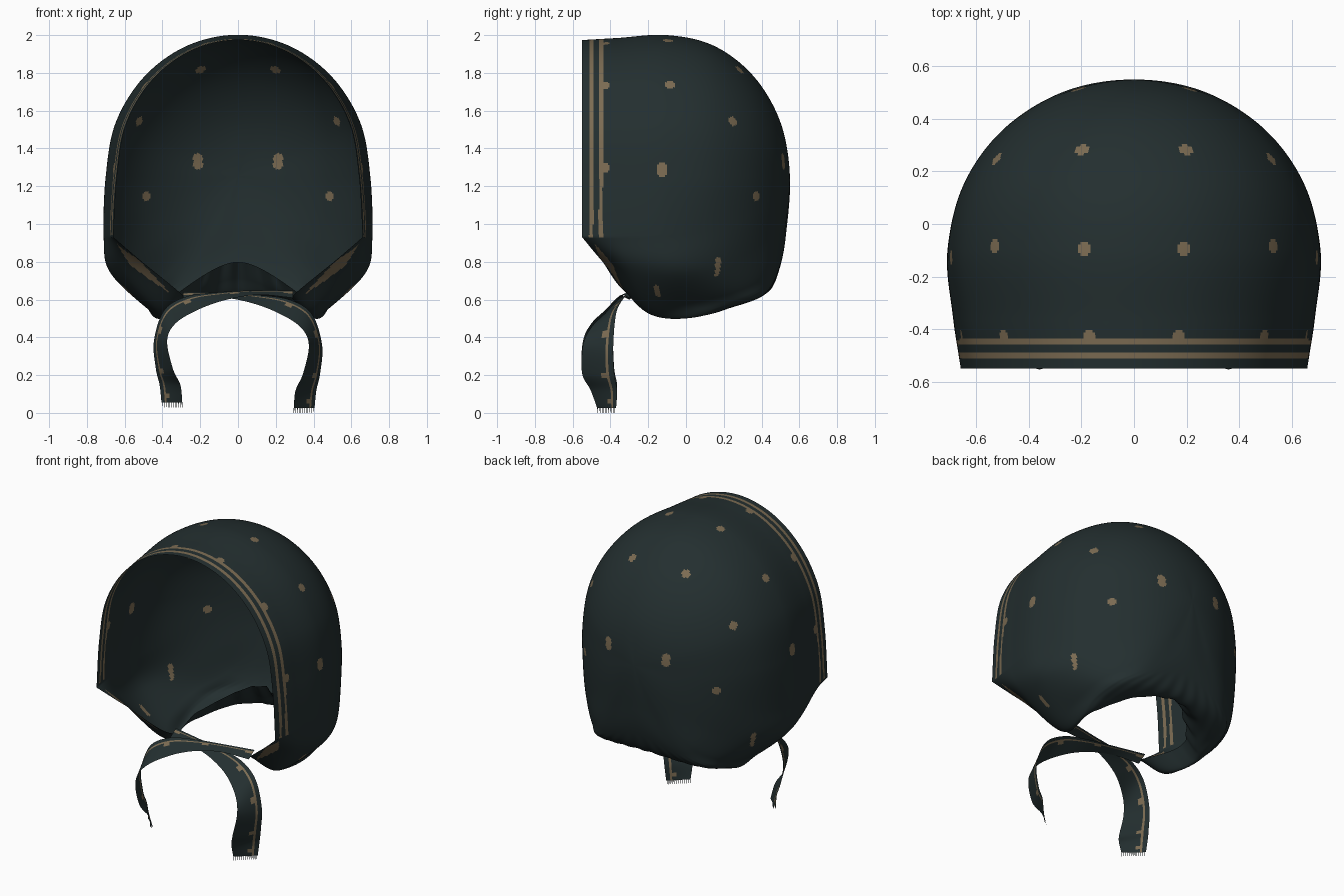
import bpy
import math
from mathutils import Vector, kdtree

cube = bpy.data.objects.get("Cube")
if cube:
    bpy.data.objects.remove(cube, do_unlink=True)


def make_material(name, color):
    mat = bpy.data.materials.new(name)
    mat.use_nodes = True
    mat.diffuse_color = color
    bsdf = mat.node_tree.nodes["Principled BSDF"]
    bsdf.inputs["Base Color"].default_value = color
    bsdf.inputs["Roughness"].default_value = 0.9
    return mat


CLOTH = make_material("dark green cloth", (0.017, 0.028, 0.029, 1))
GOLD = make_material("dull gold print", (0.2, 0.148, 0.085, 1))


def make_object(name, verts, faces, gold=()):
    mesh = bpy.data.meshes.new(name)
    mesh.from_pydata(verts, [], faces)
    mesh.materials.append(CLOTH)
    mesh.materials.append(GOLD)
    for i in gold:
        mesh.polygons[i].material_index = 1
    mesh.polygons.foreach_set("use_smooth", [True] * len(mesh.polygons))
    mesh.update()
    obj = bpy.data.objects.new(name, mesh)
    bpy.context.collection.objects.link(obj)
    return obj


def spline(a, b, c, d, t):
    """Smooth curve from b to c."""
    return 0.5 * (2 * b + (c - a) * t + (2 * a - 5 * b + 4 * c - d) * t * t
                  + (3 * b - a - 3 * c + d) * t ** 3)


def smooth_path(points, steps, before=None):
    first = before or 2 * points[0] - points[1]
    p = [first] + points + [2 * points[-1] - points[-2]]
    out = [spline(*p[i:i + 4], k / steps)
           for i in range(len(points) - 1) for k in range(steps)]
    return out + [points[-1]]


def flip(p):
    return Vector((-p.x, p.y, p.z))


# Bonnet crown: meridians from the back pole out to the open edge
POLE = Vector((0, 0.55, 1.25))


def crown_meridian(angle):
    x, z = 0.70 * math.cos(angle), 0.75 * math.sin(angle)
    points = [POLE]
    for k in range(1, 5):
        t = k * math.pi / 8
        points.append(Vector((x * math.sin(t), 0.65 * math.cos(t) - 0.1,
                              1.25 + z * math.sin(t))))
    points.append(Vector((x * 0.96, -0.36, 1.25 + z * 0.98)))
    points.append(Vector((x * 0.915, -0.55, 1.25 + z * 0.965)))
    return points


# Cheek corner, cheek, tie point, neck side and nape
lower = [
    [(.265, .505, 1.14), (.49, .365, 1.05), (.64, .155, .98),
     (.71, -.1, .94), (.69, -.35, .93), (.66, -.55, .93)],
    [(.24, .51, 1.04), (.45, .385, .88), (.61, .18, .79),
     (.68, -.06, .75), (.63, -.29, .75), (.52, -.45, .81)],
    [(.19, .515, .95), (.37, .43, .74), (.50, .26, .64),
     (.50, 0, .575), (.41, -.18, .52), (.29, -.28, .62)],
    [(.12, .52, .93), (.25, .47, .72), (.37, .39, .62),
     (.42, .24, .56), (.40, .12, .53), (.34, .08, .62)],
    [(0, .53, .95), (0, .50, .78), (0, .45, .66),
     (0, .385, .63), (0, .33, .71), (0, .27, .80)],
]
half = [crown_meridian(math.pi / 2 - k * math.pi / 8) for k in range(5)]
half += [[POLE] + [Vector(p) for p in row] for row in lower]
rows = half + [[flip(p) for p in row] for row in half[-2:0:-1]]
N = len(rows)
CORNERS = (5, N - 5)
ALONG, AROUND = 24, 28
paths = [smooth_path(r, ALONG, rows[(i + N // 2) % N][1])
         for i, r in enumerate(rows)]
LENGTH = len(paths[0])


def around(i, j, t):
    """Blend neighbouring meridians, with a crisp corner at the open edge."""
    a, b, c, d = (paths[(i + k) % N][j] for k in (-1, 0, 1, 2))
    crisp = (j / (LENGTH - 1)) ** 4
    if i in CORNERS:
        a = a.lerp(2 * b - c, crisp)
    if i + 1 in CORNERS:
        d = d.lerp(2 * c - b, crisp)
    return spline(a, b, c, d, t)


columns = []
for i in range(N):
    for k in range(AROUND):
        col = [around(i, j, k / AROUND) for j in range(LENGTH)]
        # Gathers in the turned-in nape
        u = i + k / AROUND
        near = max(0, 1 - abs(u - N / 2) / 1.6)
        for j, p in enumerate(col):
            fade = max(0, j / LENGTH - 0.35)
            p.y += 0.025 * near * fade * math.sin(u * 24)
        columns.append(col)

M = len(columns)
verts, faces, gold = [POLE], [], set()
for col in columns:
    verts += col[1:]
W = LENGTH - 1
for c in range(M):
    a, b = 1 + c * W, 1 + (c + 1) % M * W
    faces.append((0, a, b))
    u = c / AROUND
    u = min(u, N - u)
    # Printed stripes follow the face edge at a fixed distance
    reach = 0
    for j in range(W - 2, -1, -1):
        col = columns[c]
        step = (col[j + 2] - col[j + 1]).length
        mid = reach + step / 2
        reach += step
        rim = u < 5.0 and (0.037 < mid < 0.06 or 0.09 < mid < 0.112)
        cheek = abs(mid - 0.045) < 0.04 * (1 - abs(u - 6) / 0.75)
        if rim or cheek:
            gold.add(len(faces))
        faces.append((a + j, a + j + 1, b + j + 1, b + j))

# Printed dots, mirrored left and right
dots = [(.21, .3, 1.84), (.53, .26, 1.55), (.21, .51, 1.315), (.21, .51, 1.345),
        (.48, .36, 1.15), (.55, -.085, 1.75), (.195, -.09, 1.98),
        (.69, -.13, 1.28), (.69, -.13, 1.295),
        (.17, -.43, 1.95), (.49, -.43, 1.73), (.65, -.43, 1.3)]
slivers = [(.60, -.16, .58 + .02 * k) for k in range(6)]
slivers += [(.63, .18, .72 + .015 * k) for k in range(7)]
tree = kdtree.KDTree(len(faces))
for i, f in enumerate(faces):
    tree.insert(sum((verts[v] for v in f), Vector()) / len(f), i)
tree.balance()
for marks, size in ((dots, 0.027), (slivers, 0.014)):
    for mark in marks:
        for p in (Vector(mark), flip(Vector(mark))):
            centre = tree.find(p)[0]
            gold.update(i for _, i, _ in tree.find_range(centre, size))
make_object("bonnet_crown", verts, faces, gold)

# Ties: ribbons that cross under the chin and hang down
tie_path = [(-.29, -.27, .62), (-.1, -.31, .625), (.08, -.34, .605),
            (.24, -.38, .565), (.36, -.435, .49), (.41, -.465, .36),
            (.39, -.465, .21), (.36, -.435, .12), (.35, -.42, .025)]
tie_across = [(.0, .03, .02), (.01, .03, .012), (.02, .035, .02),
              (.03, .045, .035), (.03, .065, .035), (.035, .08, 0),
              (.045, .085, 0), (.055, .07, 0), (.055, .05, 0)]
STRIPS = 12


def make_tie(name, side, lift):
    centre = smooth_path([Vector(p) for p in tie_path], 16)
    across = smooth_path([Vector(p) for p in tie_across], 16)
    n = len(centre)
    verts, faces, gold = [], [], []
    for i in range(n):
        for s in range(STRIPS + 1):
            p = centre[i] + across[i] * (2 * s / STRIPS - 1)
            p.z += lift * (0.3 + 0.7 * i / n)
            verts.append(p if side > 0 else flip(p))
    for i in range(n - 1):
        for s in range(STRIPS):
            a = i * (STRIPS + 1) + s
            if s == 9 or (s in (7, 8) and i % 24 < 4):
                gold.append(len(faces))
            faces.append((a, a + 1, a + STRIPS + 2, a + STRIPS + 1))
    # Fringe threads at the cut end
    end = (n - 1) * (STRIPS + 1)
    for s in range(STRIPS):
        a, b = verts[end + s], verts[end + s + 1]
        k = len(verts)
        drop = Vector((0, 0, -0.025))
        verts += [a, a.lerp(b, 0.35), a.lerp(b, 0.25) + drop, a + drop]
        faces.append((k, k + 1, k + 2, k + 3))
    make_object(name, verts, faces, gold)


make_tie("left_hanging_tie", 1, 0)
make_tie("right_hanging_tie", -1, 0.03)
